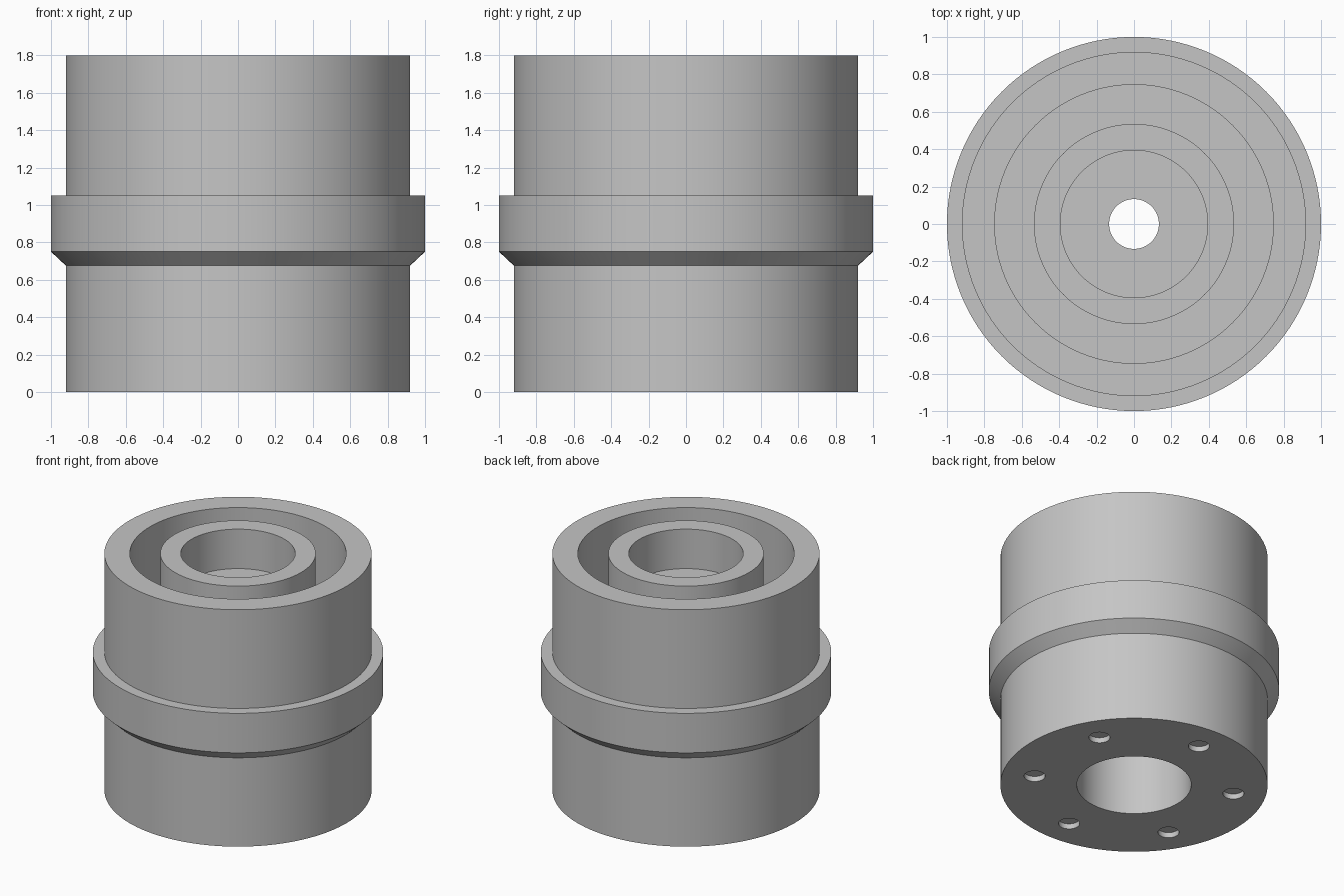
import bpy, bmesh, math
from mathutils import Matrix, Vector

if "Cube" in bpy.data.objects:
    bpy.data.objects.remove(bpy.data.objects["Cube"], do_unlink=True)

SEGMENTS = 128

metal = bpy.data.materials.new("plain_grey")
metal.use_nodes = True
metal.diffuse_color = (0.56, 0.56, 0.56, 1)
metal.node_tree.nodes["Principled BSDF"].inputs["Base Color"].default_value = metal.diffuse_color


def make_object(name, bm):
    mesh = bpy.data.meshes.new(name)
    bm.to_mesh(mesh)
    bm.free()
    obj = bpy.data.objects.new(name, mesh)
    bpy.context.collection.objects.link(obj)
    mesh.materials.append(metal)
    return obj


def lathe(name, profile):
    """Revolve a closed (radius, height) outline around z."""
    bm = bmesh.new()
    verts = [bm.verts.new((r, 0, z)) for r, z in profile]
    edges = [bm.edges.new((a, b)) for a, b in zip(verts, verts[1:] + verts[:1])]
    bmesh.ops.spin(bm, geom=verts + edges, cent=(0, 0, 0), axis=(0, 0, 1),
                   angle=math.tau, steps=SEGMENTS)
    bmesh.ops.remove_doubles(bm, verts=bm.verts, dist=1e-4)
    bmesh.ops.recalc_face_normals(bm, faces=bm.faces)
    return make_object(name, bm)


# Outer radii and bores
body, collar, groove_out, boss, bore, hole = 0.92, 1.0, 0.745, 0.535, 0.394, 0.133
top, recess_floor, web_bottom, groove_floor = 1.8, 1.5, 1.3, 0.3

# Body with chamfered collar, ring groove, stepped bore and pierced web
hub = lathe("hub_body", [
    (bore, 0), (body, 0), (body, 0.675), (collar, 0.75), (collar, 1.05), (body, 1.05),
    (body, top), (groove_out, top), (groove_out, groove_floor), (boss, groove_floor),
    (boss, top), (bore, top), (bore, recess_floor), (hole, recess_floor),
    (hole, web_bottom), (bore, web_bottom),
])

# Six shallow round pockets in the underside
bm = bmesh.new()
for i in range(6):
    angle = math.radians(30 + 60 * i)
    place = Vector((0.695 * math.cos(angle), 0.695 * math.sin(angle), 0))
    bmesh.ops.create_cone(bm, cap_ends=True, segments=32, radius1=0.073, radius2=0.073,
                          depth=0.08, matrix=Matrix.Translation(place))
cutter = make_object("pocket_cutter", bm)
cutter.hide_render = True

cut = hub.modifiers.new("pockets", "BOOLEAN")
cut.operation = "DIFFERENCE"
cut.solver = "EXACT"
cut.object = cutter
bpy.ops.object.select_all(action="DESELECT")
hub.select_set(True)
bpy.context.view_layer.objects.active = hub
bpy.ops.object.modifier_apply(modifier=cut.name)
bpy.data.objects.remove(cutter, do_unlink=True)
bpy.ops.object.shade_smooth_by_angle(angle=math.radians(30))
